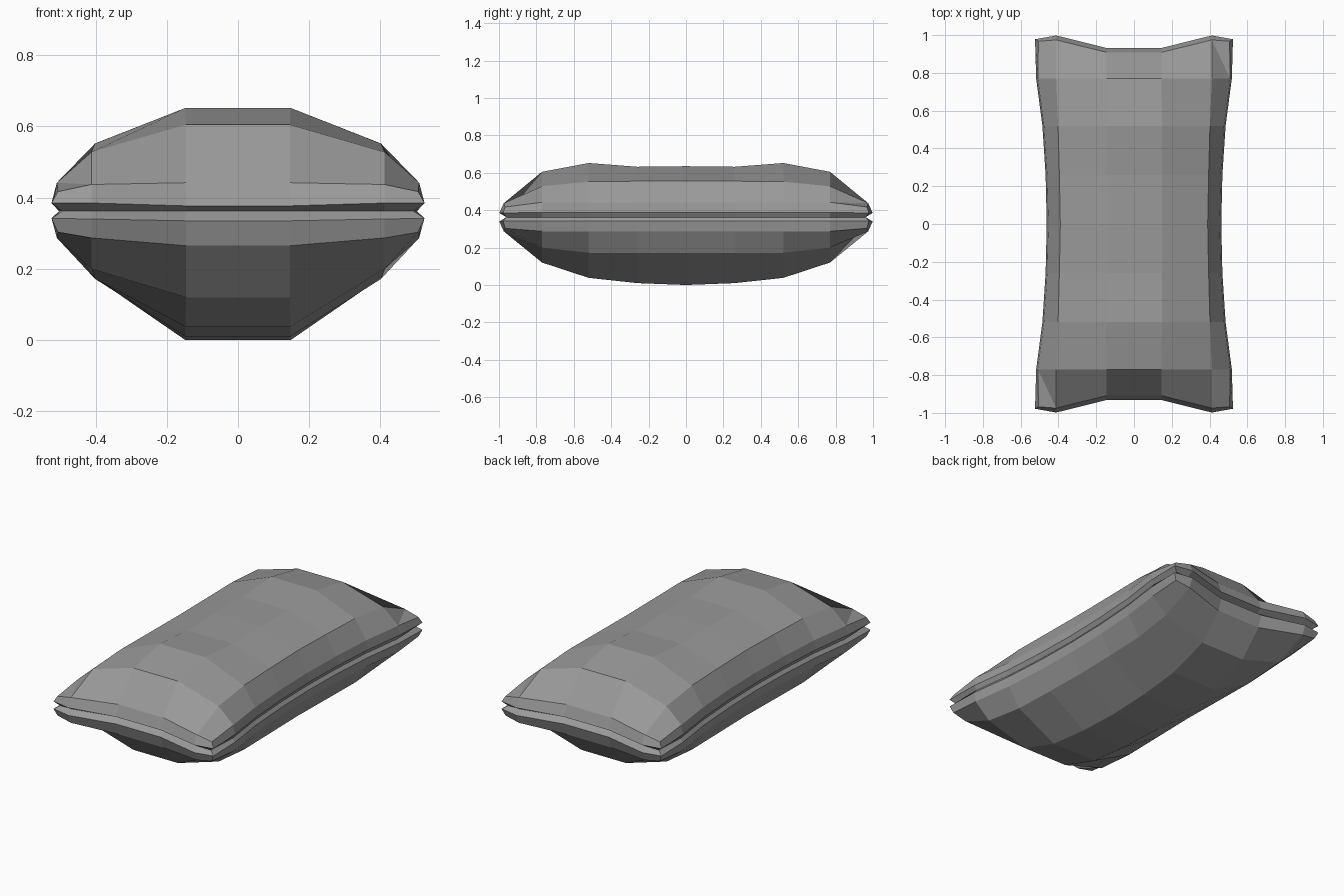
import bpy

if "Cube" in bpy.data.objects:
    bpy.data.objects.remove(bpy.data.objects["Cube"])

# Row positions along the length and column positions across the width (last = rim)
ROWS = [0.0, 0.26, 0.52, 0.77]
SIDE_X = [0.462, 0.468, 0.485, 0.518]      # pinched long edges
END_Y = [0.932, 0.998]                     # dipped short edges at inner and outer columns
CORNER = (0.524, 0.978)
# Heights of the two puffed faces per row: (inner column, outer column)
TOP_Z = [(0.635, 0.557), (0.632, 0.555), (0.652, 0.552), (0.605, 0.528)]
LOW_Z = [(0.0, 0.17), (0.01, 0.17), (0.038, 0.172), (0.12, 0.2)]
COL_X = [(0.148, 0.39), (0.148, 0.395), (0.148, 0.402), (0.146, 0.412)]
# Rim levels: inset, z at sides, z at end middle, z at end outer column, z at corner
RIM = [(0.018, 0.442, 0.442, 0.437, 0.417),
       (0.0, 0.388, 0.377, 0.385, 0.385),
       (0.03, 0.362, 0.362, 0.362, 0.362),
       (0.0, 0.342, 0.335, 0.34, 0.342),
       (0.018, 0.287, 0.265, 0.287, 0.303)]
I, J = 3, 4    # columns: +-1, +-2, +-3 (no centre column); rows: -4..4
COLS = [-3, -2, -1, 1, 2, 3]
ALL_ROWS = list(range(-J, J + 1))


def rim_point(i, j, level):
    inset, side, mid, outer, corner = RIM[level]
    a, b = abs(i), abs(j)
    if a == I and b == J:
        x, y, z = CORNER[0] - inset, CORNER[1] - inset * 0.6, corner
    elif a == I:
        x, y, z = SIDE_X[b] - inset * 0.5, ROWS[b], side
    else:
        x, y, z = COL_X[3][a - 1], END_Y[a - 1] - inset * 1.3, (mid, outer)[a - 1]
    return (x if i > 0 else -x, y if j > 0 else -y, z)


def face_point(i, j, heights):
    a, b = abs(i), abs(j)
    x, y = COL_X[b][a - 1], ROWS[b]
    return (x if i > 0 else -x, y if j > 0 else -y, heights[b][a - 1])


verts, faces = [], []


def add(p):
    verts.append(p)
    return len(verts) - 1


# Perimeter order, counter-clockwise from above
loop = ([(i, -J) for i in COLS] + [(I, j) for j in ALL_ROWS[1:]]
        + [(i, J) for i in COLS[-2::-1]] + [(-I, j) for j in ALL_ROWS[-2:0:-1]])

# Piping rim with the seam groove
rings = [{k: add(rim_point(*k, lv)) for k in loop} for lv in range(len(RIM))]
for up, low in zip(rings, rings[1:]):
    for k, n in zip(loop, loop[1:] + loop[:1]):
        faces.append((low[k], low[n], up[n], up[k]))

# Puffed upper and lower faces; two upper corners fold inward
for heights, ring, low_side in ((TOP_Z, rings[0], False), (LOW_Z, rings[-1], True)):
    ids = {(i, j): ring[(i, j)] if (i, j) in ring else add(face_point(i, j, heights))
           for i in COLS for j in ALL_ROWS}
    for i, i2 in zip(COLS, COLS[1:]):
        for j, j2 in zip(ALL_ROWS, ALL_ROWS[1:]):
            a, b, c, d = ids[i, j], ids[i2, j], ids[i2, j2], ids[i, j2]
            if low_side:
                faces.append((d, c, b, a))
            elif (i, j) == (-I, -J) or (i2, j2) == (I, J):
                faces += [(a, b, d), (b, c, d)]
            else:
                faces.append((a, b, c, d))

mesh = bpy.data.meshes.new("cushion")
mesh.from_pydata(verts, [], faces)
mesh.update()
cushion = bpy.data.objects.new("cushion", mesh)
bpy.context.collection.objects.link(cushion)

# Dark grey fabric
fabric = bpy.data.materials.new("dark_grey_fabric")
fabric.diffuse_color = (0.32, 0.32, 0.32, 1.0)
fabric.use_nodes = True
fabric.node_tree.nodes["Principled BSDF"].inputs["Base Color"].default_value = fabric.diffuse_color
mesh.materials.append(fabric)
